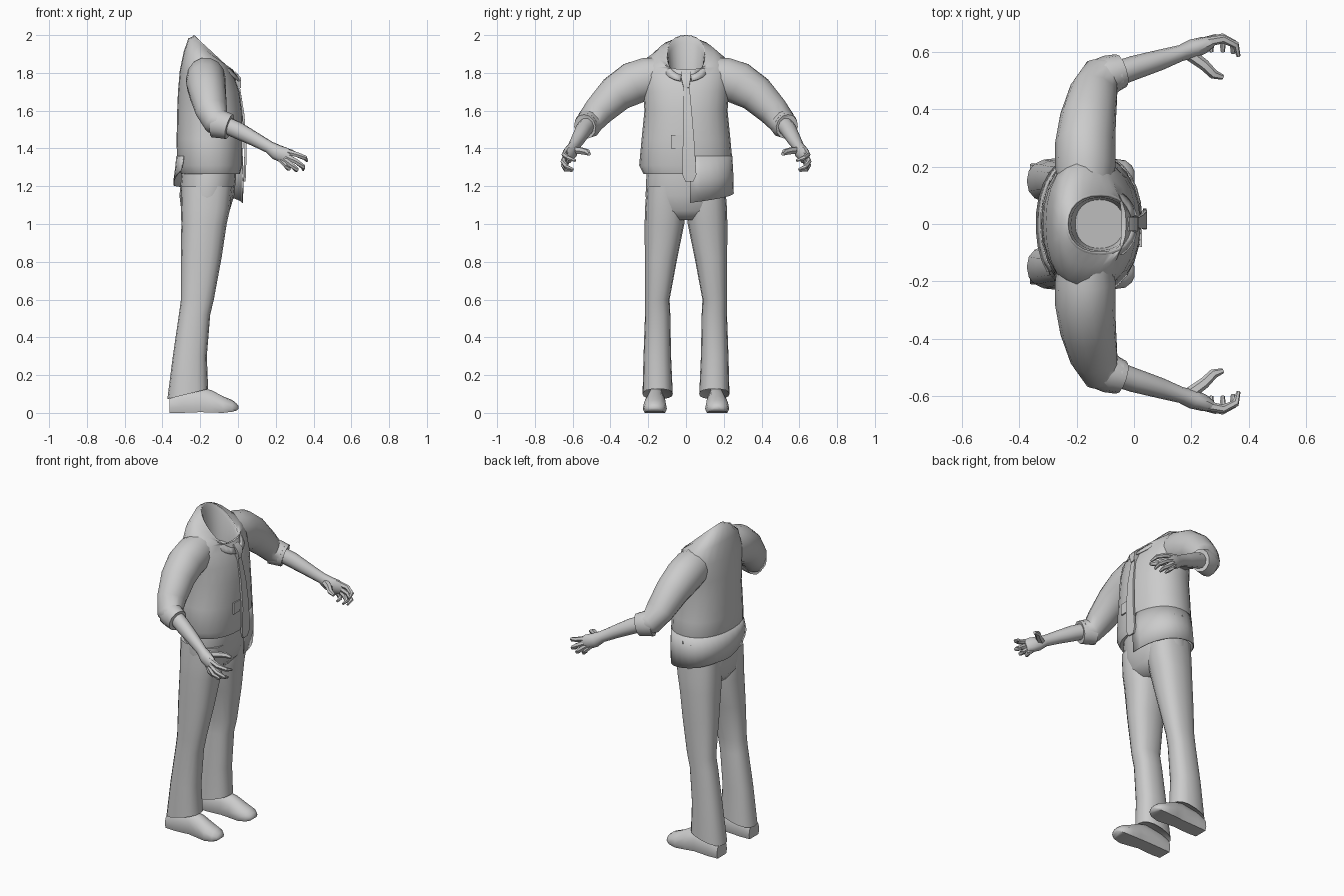
import bpy, bmesh, math
from mathutils import Vector

grey = bpy.data.materials.new("plain_grey")
grey.diffuse_color = (0.6, 0.6, 0.6, 1)


def finish(name, bm, mirror=False, angle=45, thick=0):
    bmesh.ops.recalc_face_normals(bm, faces=bm.faces[:])
    me = bpy.data.meshes.new(name)
    bm.to_mesh(me)
    bm.free()
    me.materials.append(grey)
    ob = bpy.data.objects.new(name, me)
    bpy.context.collection.objects.link(ob)
    if thick:
        s = ob.modifiers.new("thickness", 'SOLIDIFY')
        s.thickness = thick
        s.offset = 0
    if mirror:
        m = ob.modifiers.new("mirror", 'MIRROR')
        m.use_axis = (False, True, False)
        m.use_clip = False
        m.use_mirror_merge = False
    bpy.ops.object.select_all(action='DESELECT')
    bpy.context.view_layer.objects.active = ob
    ob.select_set(True)
    bpy.ops.object.shade_smooth_by_angle(angle=math.radians(angle))
    return ob


def loft(name, rings, closed=True, caps=(True, True), **kw):
    """Skin a list of point rings of equal length."""
    bm = bmesh.new()
    vs = [[bm.verts.new(p) for p in r] for r in rings]
    n = len(vs[0])
    for a, b in zip(vs, vs[1:]):
        for i in range(n if closed else n - 1):
            j = (i + 1) % n
            bm.faces.new((a[i], a[j], b[j], b[i]))
    if closed and caps[0]:
        bm.faces.new(vs[0])
    if closed and caps[1]:
        bm.faces.new(vs[-1])
    return finish(name, bm, **kw)


def spow(v, e):
    return math.copysign(abs(v) ** e, v)


def oval(t, z, cx, rx, ry, slope=0, cy=0, p=2.2):
    """Point on a horizontal rounded section, tilted along x by slope."""
    x = rx * spow(math.cos(t), 2 / p)
    return Vector((cx + x, cy + ry * spow(math.sin(t), 2 / p), z + slope * x))


def ring(n, *a, **k):
    return [oval(2 * math.pi * i / n, *a, **k) for i in range(n)]


def tube(name, secs, n=10, ref=(0, 0, 1), turn=0, **kw):
    """Sections are (centre, half width, half height) along a path."""
    pts = [Vector(s[0]) for s in secs]
    rings = []
    for i, (_, ra, rb) in enumerate(secs):
        t = (pts[min(i + 1, len(pts) - 1)] - pts[max(i - 1, 0)]).normalized()
        a = t.cross(Vector(ref)).normalized()
        b = a.cross(t)
        rings.append([pts[i] + a * ra * math.cos(w) + b * rb * math.sin(w)
                      for w in (2 * math.pi * k / n + turn for k in range(n))])
    return loft(name, rings, **kw)


# shirt body, rolling over the neckline into an open collar
loft("shirt_body", [ring(24, *s) for s in (
    (1.275, -.15, .14, .20), (1.265, -.145, .155, .225), (1.31, -.15, .173, .248),
    (1.45, -.15, .175, .235), (1.6, -.15, .172, .22), (1.7, -.155, .163, .228),
    (1.8, -.165, .143, .235, -.1), (1.865, -.165, .122, .215, -.4),
    (1.90, -.145, .118, .15, -.7), (1.89, -.12, .112, .10, -.95),
    (1.87, -.12, .10, .092, -.9), (1.74, -.12, .085, .085, -.3))], angle=60)

# folded collar, open at the throat
angs = [math.radians(12 + 336 * i / 22) for i in range(23)]
loft("collar", [
    [oval(t, 1.892, -.12, .112, .10, -.95) for t in angs],
    [oval(t, 1.85 + .01 * math.cos(t), -.125, .135, .128, -.78) for t in angs]],
    closed=False, thick=.008)

# untucked shirt tail: left front, left side and back
tail = [math.radians(4 + 216 * i / 18) for i in range(19)]


def hem(t):
    d = math.degrees(t)
    return 1.11 + .0006 * min(d, 150) + max(0, d - 170) * .0017


loft("shirt_tail", [
    [oval(t, 1.36, -.15, .174, .242) for t in tail],
    [oval(t, (1.36 + hem(t)) / 2, -.152, .179, .248) for t in tail],
    [oval(t, hem(t), -.158, .182, .25) for t in tail]],
    closed=False, thick=.006)

# sleeves with rolled cuffs
tube("sleeves", [((-.17, .13, 1.785), .095, .10), ((-.17, .20, 1.77), .105, .115),
                 ((-.17, .28, 1.745), .105, .115), ((-.16, .37, 1.69), .098, .10),
                 ((-.14, .46, 1.60), .085, .082), ((-.115, .51, 1.54), .075, .07),
                 ((-.06, .527, 1.523), .06, .066)], n=14, mirror=True)
tube("cuffs", [((-.125, .508, 1.535), .066, .078), ((-.085, .522, 1.527), .068, .074),
               ((-.045, .535, 1.515), .060, .068), ((-.05, .533, 1.516), .05, .055)],
     n=12, mirror=True)

# forearms and palms
tube("forearms", [((-.10, .51, 1.54), .045, .046), ((0, .545, 1.495), .042, .046),
                  ((.09, .572, 1.448), .036, .038), ((.165, .597, 1.407), .028, .033),
                  ((.205, .61, 1.38), .035, .042), ((.25, .627, 1.362), .028, .044),
                  ((.275, .637, 1.352), .016, .034)], n=10, mirror=True)

# curled fingers and thumb
fingers = {
    "index_fingers": ((.25, .633, 1.385), (.31, .645, 1.368), (.355, .625, 1.35), (.365, .585, 1.335)),
    "middle_fingers": ((.25, .635, 1.362), (.31, .65, 1.33), (.345, .633, 1.302), (.345, .595, 1.287)),
    "ring_fingers": ((.245, .635, 1.345), (.285, .648, 1.31), (.31, .637, 1.288), (.31, .60, 1.282)),
    "little_fingers": ((.225, .625, 1.345), (.255, .64, 1.31), (.268, .632, 1.293), (.27, .60, 1.288)),
    "thumbs": ((.19, .595, 1.39), (.245, .555, 1.387), (.278, .522, 1.38), (.31, .512, 1.37)),
}
for name, path in fingers.items():
    k = 1.3 if name == "thumbs" else 1
    tube(name, [(p, r * k, r * k) for p, r in zip(path, (.017, .015, .013, .007))],
         n=6, mirror=True)

# trousers: hips, then flared legs
loft("trouser_hips", [ring(20, *s) for s in (
    (1.32, -.15, .14, .20), (1.25, -.155, .145, .21), (1.15, -.165, .145, .214),
    (1.07, -.172, .128, .205), (1.02, -.175, .09, .12))], angle=60)
loft("trouser_legs", [ring(16, z, cx, rx, ry, sl, cy, 2.4) for z, cx, rx, ry, sl, cy in (
    (1.2, -.165, .135, .10, 0, .108), (1.08, -.172, .13, .107, 0, .110),
    (1.0, -.18, .12, .105, 0, .114), (.82, -.195, .108, .086, 0, .132),
    (.6, -.215, .087, .065, 0, .152), (.52, -.23, .083, .067, 0, .15),
    (.3, -.255, .09, .073, 0, .152), (.1, -.266, .108, .08, .25, .15),
    (.11, -.266, .09, .066, .25, .15))], mirror=True, angle=50)

# shoes, lofted from heel to toe with a flat sole
shoe = []
for x, h, w, z0, cy in ((-.362, .10, .05, 0, .16), (-.30, .13, .054, 0, .16),
                        (-.20, .135, .052, .004, .16), (-.14, .12, .058, .002, .163),
                        (-.08, .088, .064, 0, .165), (-.03, .068, .056, .006, .166),
                        (-.008, .05, .038, .012, .166), (.002, .038, .018, .02, .166)):
    row = [(-.85, 0), (-1, .25), (-.9, .6), (-.5, .93), (0, 1),
           (.5, .93), (.9, .6), (1, .25), (.85, 0)]
    shoe.append([(x, cy + u * w, z0 + v * (h - z0)) for u, v in row])
loft("shoes", shoe, mirror=True, angle=50)

# necktie: knot and hanging blade
q = math.pi / 4
tube("tie_knot", [((-.025, 0, 1.80), .034, .018), ((.0, 0, 1.77), .036, .022),
                  ((.005, .002, 1.72), .02, .016)], n=4, ref=(1, 0, 0), turn=q)
tube("tie_blade", [((.002, .002, 1.74), .022, .008), ((.028, .008, 1.58), .034, .008),
                   ((.04, .014, 1.42), .044, .008), ((.037, .018, 1.26), .052, .008),
                   ((.034, .018, 1.225), .03, .007)], n=4, ref=(1, 0, 0), turn=q)

# small patch beside the tie
loft("front_patch", [[(x, y, z) for y, z in ((-.08, 1.40), (-.02, 1.40), (-.02, 1.47), (-.08, 1.47))]
                     for x in (.019, .028)])
